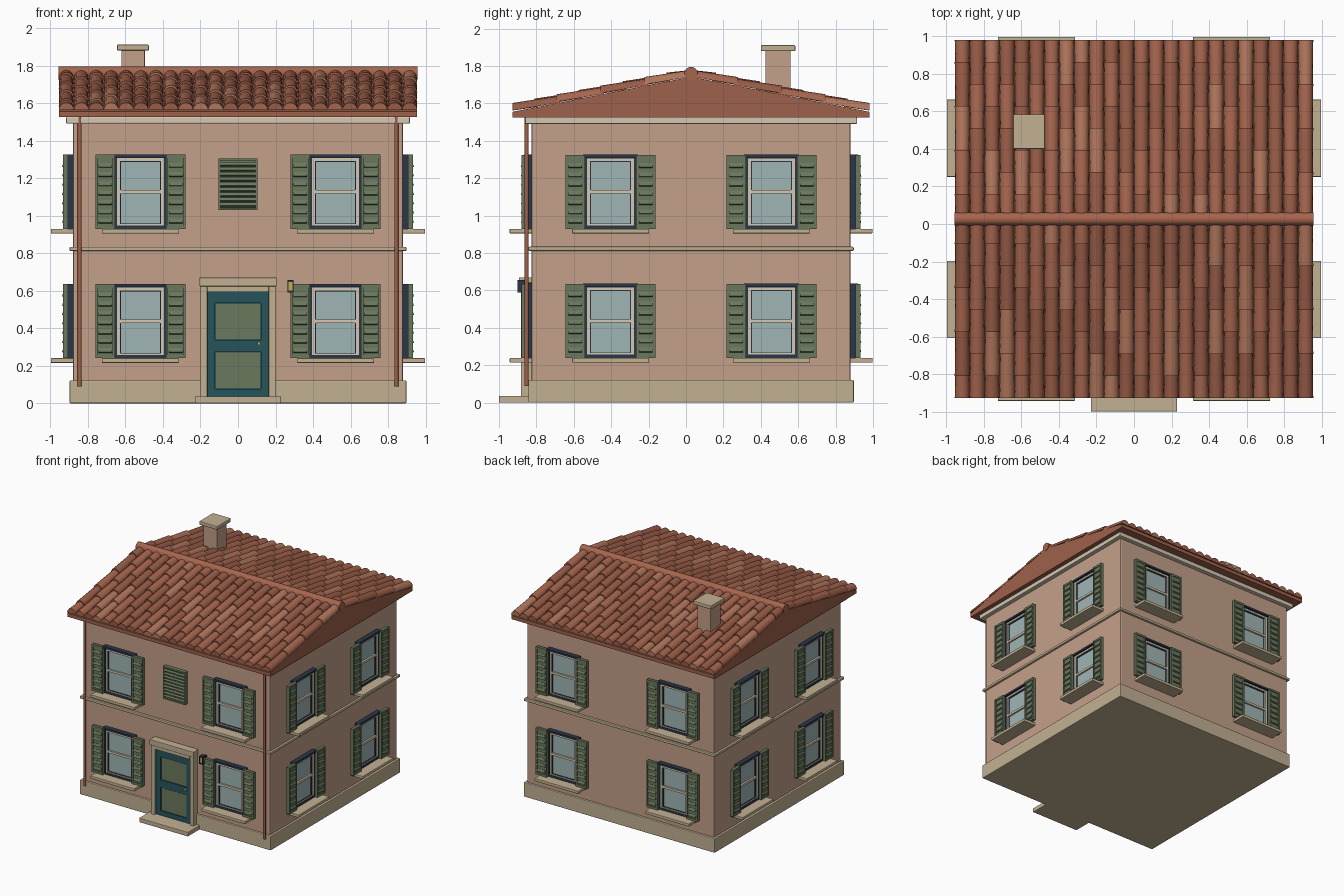
import bpy, bmesh, math, random
from mathutils import Matrix, Vector

if "Cube" in bpy.data.objects:
    bpy.data.objects.remove(bpy.data.objects["Cube"])

random.seed(4)
YC, HX, HY = 0.027, 0.88, 0.852          # house centre and wall half sizes
YF, YB = YC - HY, YC + HY
SLOPE, EAVE_Z, EAVE = 0.197, 1.555, 0.955


def mat(name, r, g, b):
    m = bpy.data.materials.new(name)
    m.diffuse_color = (r, g, b, 1)
    m.use_nodes = True
    m.node_tree.nodes["Principled BSDF"].inputs["Base Color"].default_value = m.diffuse_color
    return m


WALL = mat("stucco", 0.55, 0.35, 0.25)
STONE = mat("stone", 0.54, 0.44, 0.29)
TRIM = mat("light_trim", 0.66, 0.58, 0.44)
GREEN = mat("shutter_green", 0.145, 0.19, 0.11)
NAVY = mat("navy", 0.023, 0.037, 0.065)
TEAL = mat("teal", 0.019, 0.09, 0.107)
GLASS = mat("glass", 0.35, 0.46, 0.46)
COPPER = mat("copper", 0.34, 0.12, 0.07)
GOLD = mat("gold", 0.6, 0.4, 0.08)
TILES = [mat("tile_%d" % i, *c) for i, c in enumerate(
    [(0.38, 0.13, 0.075), (0.31, 0.105, 0.06), (0.44, 0.18, 0.105)])]


def finish(bm, name, m):
    bmesh.ops.recalc_face_normals(bm, faces=bm.faces)
    me = bpy.data.meshes.new(name)
    bm.to_mesh(me)
    bm.free()
    for x in (m if isinstance(m, list) else [m]):
        me.materials.append(x)
    return me


def add(name, me, matrix=Matrix()):
    ob = bpy.data.objects.new(name, me)
    bpy.context.collection.objects.link(ob)
    ob.matrix_world = matrix
    return ob


def boxes(name, m, specs, bevel=0.0):
    """Mesh from boxes (x0, x1, y0, y1, z0, z1[, tilt about x])."""
    bm = bmesh.new()
    for x0, x1, y0, y1, z0, z1, *tilt in specs:
        M = Matrix.Translation(((x0 + x1) / 2, (y0 + y1) / 2, (z0 + z1) / 2))
        if tilt:
            M = M @ Matrix.Rotation(tilt[0], 4, 'X')
        M = M @ Matrix.Diagonal((x1 - x0, y1 - y0, z1 - z0, 1))
        bmesh.ops.create_cube(bm, size=1, matrix=M)
    if bevel:
        bmesh.ops.bevel(bm, geom=bm.edges[:], offset=bevel, segments=2,
                        profile=0.5, affect='EDGES')
    return finish(bm, name, m)


def ring(w, z0, z1, t, d0, d1):
    """Four boxes forming a rectangular frame, d measured out of the wall."""
    return [(-w, -w + t, -d1, -d0, z0, z1), (w - t, w, -d1, -d0, z0, z1),
            (-w + t, w - t, -d1, -d0, z0, z0 + t), (-w + t, w - t, -d1, -d0, z1 - t, z1)]


def shift(specs, dx):
    return [(s[0] + dx, s[1] + dx, *s[2:]) for s in specs]


def slab(name, m, e, z0, z1, bevel=0.006):
    add(name, boxes(name, m, [(-HX - e, HX + e, YF - e, YB + e, z0, z1)], bevel))


def tube(name, m, r, p, q, segs=16):
    p, q = Vector(p), Vector(q)
    bm = bmesh.new()
    M = Matrix.Translation((p + q) / 2) @ (q - p).to_track_quat('Z', 'Y').to_matrix().to_4x4()
    bmesh.ops.create_cone(bm, cap_ends=True, segments=segs, radius1=r, radius2=r,
                          depth=(q - p).length, matrix=M)
    for f in bm.faces:
        f.smooth = len(f.verts) == 4
    return add(name, finish(bm, name, m))


# House body
slab("walls", WALL, 0.0, 0.05, 1.52, 0.008)
slab("plinth", STONE, 0.018, 0.0, 0.122)
slab("belt_course", STONE, 0.018, 0.812, 0.834)
slab("cornice", TRIM, 0.036, 1.49, 1.527)

# Roof core, a gabled prism
bm = bmesh.new()
prof = [(-EAVE, 1.525), (EAVE, 1.525), (EAVE, EAVE_Z), (0, EAVE_Z + SLOPE * EAVE), (-EAVE, EAVE_Z)]
f = bm.faces.new([bm.verts.new((-0.953, YC + y, z)) for y, z in prof])
ext = bmesh.ops.extrude_face_region(bm, geom=[f])
bmesh.ops.translate(bm, vec=(1.906, 0, 0), verts=[v for v in ext["geom"] if isinstance(v, bmesh.types.BMVert)])
add("roof_core", finish(bm, "roof_core", COPPER))

# Barrel tiles: staggered, tapered, each lower end lifted over the next tile
bm = bmesh.new()
COLS, ROW, SEG = 24, 0.235, 8
PITCH = 1.91 / COLS
for side in (-1, 1):
    for c in range(COLS):
        cx = -0.955 + PITCH * (c + 0.5)
        start = 0.0
        first = ROW if c % 2 else ROW / 2
        while start < EAVE - 0.02:
            end = min(EAVE, start + (first if start == 0 else ROW))
            loops = []
            for d, r, lift in ((start, 0.0405, 0.007), (min(EAVE, end + 0.02), 0.036, 0.0)):
                zb = EAVE_Z + SLOPE * d + lift
                pts = [(math.cos(math.pi * k / SEG) * r, math.sin(math.pi * k / SEG) * r)
                       for k in range(SEG + 1)]
                loops.append([bm.verts.new((cx + x, YC + side * (EAVE - d), zb + z)) for x, z in pts])
            a, b = loops
            faces = [bm.faces.new(a), bm.faces.new(b)]
            for k in range(SEG + 1):
                n = (k + 1) % (SEG + 1)
                q = bm.faces.new((a[k], a[n], b[n], b[k]))
                q.smooth = k < SEG
                faces.append(q)
            mi = random.choice((0, 0, 1, 1, 2))
            for q in faces:
                q.material_index = mi
            start = end
add("roof_tiles", finish(bm, "roof_tiles", TILES))
tube("ridge_tile", TILES[0], 0.035, (-0.957, YC, 1.761), (0.957, YC, 1.761))

# Chimney
add("chimney_shaft", boxes("chimney_shaft", WALL, [(-0.622, -0.496, 0.425, 0.56, 1.6, 1.89)], 0.004))
add("chimney_cap", boxes("chimney_cap", STONE, [(-0.645, -0.475, 0.4, 0.585, 1.88, 1.912)], 0.006))

# Window parts, shared by all sixteen windows; local z = 0 at the sill top
W_H = 0.395
louvers = [(-0.036, 0.036, -0.055, -0.04, z, z + 0.022, -0.35)
           for z in [0.03 + 0.0495 * i for i in range(7)]]
shutter = [(-0.046, 0.046, -0.046, -0.027, 0.004, W_H - 0.004)] + \
    [(sx - 0.006, sx + 0.006, -0.054, -0.027, 0, W_H) for sx in (-0.046, 0.046)] + \
    [(-0.04, 0.04, -0.053, -0.027, z, z + 0.018) for z in (0, W_H - 0.018)] + louvers
parts = {
    "window_frame": boxes("window_frame", NAVY, ring(0.143, 0, W_H, 0.018, 0, 0.03)
                          + [(-0.147, 0.147, -0.04, 0, W_H - 0.014, W_H + 0.002)]
                          + ring(0.112, 0.02, W_H - 0.03, 0.008, 0, 0.02)),
    "window_sash": boxes("window_sash", TRIM, ring(0.126, 0.008, W_H - 0.016, 0.017, 0, 0.027)
                         + [(-0.11, 0.11, -0.027, 0, 0.188, 0.206)]),
    "window_glass": boxes("window_glass", GLASS, [(-0.115, 0.115, -0.012, 0, 0.015, W_H - 0.02)]),
    "window_sill": boxes("window_sill", STONE, [(-0.206, 0.206, -0.118, 0.01, -0.025, 0)], 0.004),
    "shutters": boxes("shutters", GREEN, shift(shutter, -0.188) + shift(shutter, 0.188)),
}
sides = [("front", 0, (0, YF), (1, 0), 0.52), ("right", 90, (HX, YC), (0, 1), 0.43),
         ("back", 180, (0, YB), (1, 0), 0.52), ("left", -90, (-HX, YC), (0, 1), 0.43)]
for side, ang, (ox, oy), (ux, uy), off in sides:
    for s in (-1, 1):
        for z in (0.24, 0.93):
            M = Matrix.Translation((ox + ux * s * off, oy + uy * s * off, z)) @ \
                Matrix.Rotation(math.radians(ang), 4, 'Z')
            for name, me in parts.items():
                add(side + "_" + name, me, M)

FRONT = Matrix.Translation((0, YF, 0))

# Louvered vent over the door
vent = ring(0.105, 1.03, 1.305, 0.012, 0, 0.034) + [(-0.1, 0.1, -0.015, 0, 1.035, 1.3)] + \
    [(-0.096, 0.096, -0.034, -0.012, 1.048 + 0.0272 * i, 1.066 + 0.0272 * i, -0.4) for i in range(9)]
add("front_vent", boxes("front_vent", GREEN, vent), FRONT)

# Door, surround and step
add("door_surround", boxes("door_surround", STONE, [
    (-0.2, -0.163, -0.058, 0, 0.03, 0.63), (0.163, 0.2, -0.058, 0, 0.03, 0.63),
    (-0.165, 0.165, -0.058, 0, 0.592, 0.63), (-0.206, 0.206, -0.068, 0, 0.623, 0.67)], 0.004), FRONT)
add("door", boxes("door", TEAL, [
    (-0.165, 0.165, -0.03, 0, 0.035, 0.595),
    (-0.165, -0.122, -0.04, 0, 0.035, 0.595), (0.122, 0.165, -0.04, 0, 0.035, 0.595),
    (-0.125, 0.125, -0.04, 0, 0.035, 0.076), (-0.125, 0.125, -0.04, 0, 0.274, 0.338),
    (-0.125, 0.125, -0.04, 0, 0.534, 0.595)]), FRONT)
add("door_panels", boxes("door_panels", GREEN, [
    (-0.118, 0.118, -0.035, 0, 0.08, 0.27), (-0.118, 0.118, -0.035, 0, 0.342, 0.53)]), FRONT)
tube("door_knob", GOLD, 0.009, (0.112, YF, 0.318), (0.112, YF - 0.055, 0.318), 12)
add("door_step", boxes("door_step", STONE, [(-0.23, 0.23, -1.0, YF, 0, 0.037)], 0.005))

# Wall lamp
add("lamp_case", boxes("lamp_case", NAVY, [
    (0.272, 0.288, -0.05, 0, 0.628, 0.642), (0.264, 0.296, -0.075, -0.035, 0.645, 0.657),
    (0.264, 0.296, -0.075, -0.035, 0.59, 0.6), (0.264, 0.269, -0.075, -0.035, 0.59, 0.657),
    (0.291, 0.296, -0.075, -0.035, 0.59, 0.657)]), FRONT)
add("lamp_glass", boxes("lamp_glass", GOLD, [(0.268, 0.292, -0.071, -0.039, 0.598, 0.647)]), FRONT)

# Downpipes
for s in (-1, 1):
    tube("downpipe", COPPER, 0.011, (s * 0.844, -0.852, 0.09), (s * 0.844, -0.852, 1.53), 12)
